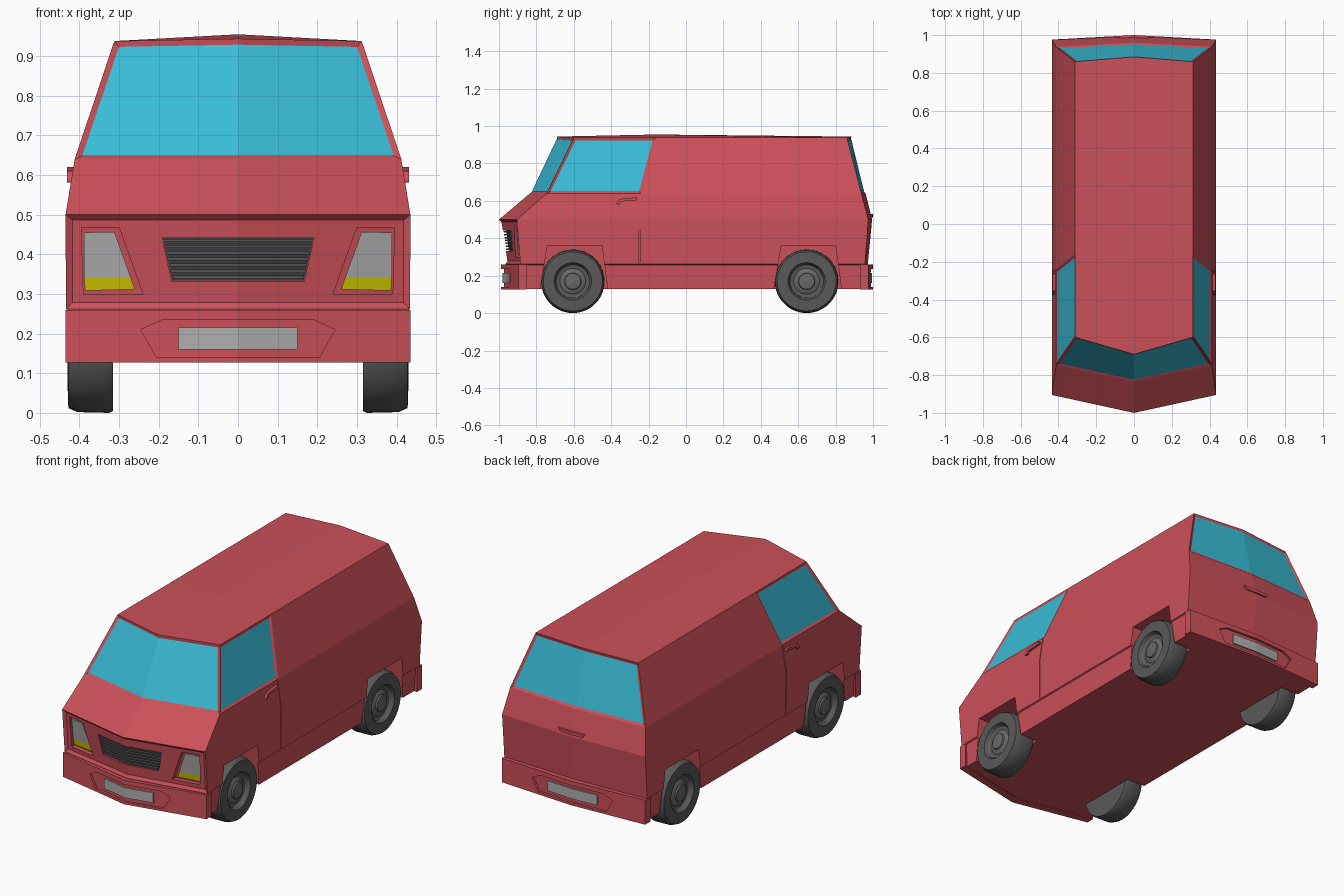
import bpy, bmesh, math
from mathutils import Vector, Matrix

if "Cube" in bpy.data.objects:
    bpy.data.objects.remove(bpy.data.objects["Cube"])


def material(name, r, g, b):
    m = bpy.data.materials.new(name)
    m.diffuse_color = (r, g, b, 1)
    m.use_nodes = True
    m.node_tree.nodes["Principled BSDF"].inputs["Base Color"].default_value = m.diffuse_color
    return m


RED = material("red_paint", 0.60, 0.08, 0.10)
BLUE = material("blue_glass", 0.04, 0.50, 0.67)
YELLOW = material("yellow_lens", 0.60, 0.55, 0.0)
DARK = material("dark_grille", 0.05, 0.05, 0.05)
RUBBER = material("rubber", 0.10, 0.10, 0.10)
STEEL = material("wheel_steel", 0.14, 0.14, 0.14)
SILVER = material("silver", 0.42, 0.42, 0.42)


def finish(bm, name, mat=None):
    bmesh.ops.recalc_face_normals(bm, faces=bm.faces[:])
    me = bpy.data.meshes.new(name)
    bm.to_mesh(me)
    bm.free()
    ob = bpy.data.objects.new(name, me)
    bpy.context.collection.objects.link(ob)
    if mat:
        me.materials.append(mat)
    return ob


def prism(name, pts, place, push, mat=None):
    """Outline (u, v), creased at u = 0, laid on a surface and extruded."""
    bm = bmesh.new()
    bm.faces.new([bm.verts.new((u, 0, v)) for u, v in pts])
    bmesh.ops.bisect_plane(bm, geom=bm.verts[:] + bm.edges[:] + bm.faces[:],
                           plane_co=(0, 0, 0), plane_no=(1, 0, 0))
    for v in bm.verts:
        v.co = place(v.co.x, v.co.z)
    r = bmesh.ops.extrude_face_region(bm, geom=bm.faces[:])
    bmesh.ops.translate(bm, vec=push, verts=[e for e in r["geom"] if isinstance(e, bmesh.types.BMVert)])
    return finish(bm, name, mat)


def cut(ob, cutters):
    for c in cutters:
        c.hide_render = True
        m = ob.modifiers.new("cut", "BOOLEAN")
        m.operation, m.solver, m.object = "DIFFERENCE", "EXACT", c
    dg = bpy.context.evaluated_depsgraph_get()
    me = bpy.data.meshes.new_from_object(ob.evaluated_get(dg))
    ob.modifiers.clear()
    ob.data = me
    for c in cutters:
        bpy.data.objects.remove(c)


def rect(x, z0, z1):
    return [(-x, z0), (x, z0), (x, z1), (-x, z1)]


# Body shell: plan outlines stacked from sill to roof
# z, half width, front centre y, front corner y, door post y, rear corner y, rear centre y
RINGS = [(0.13, 0.42, -0.96, -0.885, -0.27, 0.95, 0.96),
         (0.258, 0.427, -0.965, -0.885, -0.26, 0.957, 0.972),
         (0.262, 0.434, -0.965, -0.885, -0.26, 0.957, 0.972),
         (0.50, 0.435, -1.0, -0.905, -0.24, 0.975, 0.995),
         (0.64, 0.412, -0.835, -0.745, -0.24, 0.938, 0.96),
         (0.938, 0.312, -0.69, -0.60, -0.16, 0.86, 0.885)]
bm = bmesh.new()
rows = []
for i, (z, x, fc, fs, m, rs, rc) in enumerate(RINGS):
    top = 0.006 if i == len(RINGS) - 1 else 0
    plan = [(0, fc), (x, fs), (x, m), (x, rs), (0, rc), (-x, rs), (-x, m), (-x, fs)]
    rows.append([bm.verts.new((px, py, z + (top if px == 0 else 0))) for px, py in plan])
wall = [[bm.faces.new((a[k], a[(k + 1) % 8], b[(k + 1) % 8], b[k])) for k in range(8)]
        for a, b in zip(rows, rows[1:])]
f, t = rows[0], rows[-1]
ridge = bm.verts.new((0, -0.16, 0.955))
for q in ((t[0], t[1], t[2], ridge), (ridge, t[2], t[3], t[4]),
          (t[0], ridge, t[6], t[7]), (ridge, t[4], t[5], t[6])):
    bm.faces.new(q)
for q in ((f[0], f[1], f[2], f[6], f[7]), (f[2], f[3], f[4], f[5], f[6])):
    bm.faces.new(q)
bmesh.ops.recalc_face_normals(bm, faces=bm.faces[:])
bm.normal_update()


# Window pockets with separate glass, and the recessed nose panel
def recess(faces, width, depth):
    bmesh.ops.inset_region(bm, faces=faces, thickness=width, depth=-depth,
                           use_even_offset=True, use_boundary=True)
    bm.normal_update()


def glaze(name, faces):
    recess(faces, 0.014, 0.008)
    n = sum((q.normal for q in faces), Vector()).normalized() * 0.003
    g = bmesh.new()
    for q in faces:
        g.faces.new([g.verts.new(v.co + n) for v in q.verts])
    bmesh.ops.remove_doubles(g, verts=g.verts[:], dist=1e-5)
    me = bpy.data.meshes.new(name)
    g.to_mesh(me)
    g.free()
    me.materials.append(BLUE)
    bpy.context.collection.objects.link(bpy.data.objects.new(name, me))


glaze("windscreen", [wall[4][0], wall[4][7]])
glaze("right_door_window", [wall[4][1]])
glaze("left_door_window", [wall[4][6]])
glaze("rear_window", [wall[4][3], wall[4][4]])
recess([wall[2][0], wall[2][7]], 0.015, 0.012)
body = finish(bm, "body", RED)


# Surfaces that follow the pointed nose and tail
def nose(d):
    return lambda x, z: Vector((x, -0.970 + d + 0.195 * abs(x) - 0.135 * (z - 0.38), z))


def front_bumper_face(d):
    return lambda x, z: Vector((x, -0.988 + d + 0.21 * abs(x), z))


def tail(d):
    return lambda x, z: Vector((x, 1.0 - d - 0.055 * abs(x), z))


def side(x):
    return lambda y, z: Vector((x, y, z))


def back(d):
    return Vector((0, d, 0))


# Cut-outs: wheel arches, door seams, headlights, grille
WHEEL_Y = {"front": -0.605, "rear": 0.645}
ARCH = [(-0.18, 0.10), (-0.135, 0.362), (0.155, 0.362), (0.19, 0.10)]
SEAM = [(0.42, 0.27), (0.429, 0.50), (0.407, 0.635), (0.47, 0.635), (0.47, 0.27)]
LAMP = [(0.395, 0.468), (0.30, 0.468), (0.24, 0.30), (0.39, 0.30)]
cutters = [prism("grille_cut", [(-0.192, 0.443), (0.192, 0.443), (0.167, 0.332), (-0.167, 0.332)],
                 nose(-0.04), back(0.06))]
for s in (1, -1):
    for cy in WHEEL_Y.values():
        cutters.append(prism("arch_cut", [(cy + y, z) for y, z in ARCH], side(s * 0.31), Vector((s * 0.2, 0, 0))))
    cutters.append(prism("seam_cut", [(s * x, z) for x, z in SEAM],
                         lambda x, z: Vector((x, -0.25, z)), back(0.005)))
    cutters.append(prism("lamp_cut", [(s * x, z) for x, z in LAMP], nose(-0.015), back(0.04)))
cut(body, cutters)

# Headlights, door handles
for s, label in ((1, "right"), (-1, "left")):
    lens = [(0.388, 0.455), (0.312, 0.457), (0.271, 0.343), (0.388, 0.343)]
    amber = [(0.388, 0.343), (0.271, 0.343), (0.26, 0.312), (0.386, 0.308)]
    prism(label + "_headlight", [(s * x, z) for x, z in lens], nose(0.014), back(0.03), SILVER)
    prism(label + "_indicator", [(s * x, z) for x, z in amber], nose(0.014), back(0.03), YELLOW)
    handle = [(-0.375, 0.583), (-0.355, 0.61), (-0.265, 0.62), (-0.26, 0.604), (-0.345, 0.597), (-0.355, 0.581)]
    prism(label + "_door_handle", handle, side(s * 0.431), Vector((-s * 0.025, 0, 0)), RED)
prism("rear_door_handle", [(-0.08, 0.53), (0.08, 0.53), (0.065, 0.512), (-0.065, 0.512)], tail(0), back(-0.025), RED)

# Grille with slats
prism("grille_back", [(-0.19, 0.441), (0.19, 0.441), (0.166, 0.334), (-0.166, 0.334)], nose(0.017), back(0.01), DARK)
for i in range(7):
    z = 0.338 + i * 0.0155
    w = 0.166 + 0.024 * i / 6
    prism(f"grille_slat_{i + 1}", rect(w, z, z + 0.008), nose(0.003), back(0.016), RUBBER)

# Bumpers with a recessed plate
HEX = [(-0.245, 0.21), (-0.19, 0.235), (0.19, 0.235), (0.245, 0.21), (0.205, 0.14), (-0.205, 0.14)]
for label, face, d in (("front", front_bumper_face, 1), ("rear", tail, -1)):
    bumper = prism(label + "_bumper", rect(0.435, 0.127, 0.26), face(0), back(d * 0.045), RED)
    cut(bumper, [prism("plate_cut", HEX, face(-0.03), back(d * 0.044))])
    prism(label + "_plate", rect(0.15, 0.16, 0.215), face(0.006), back(d * 0.015), SILVER)


# Wheels: turned tyre and hub
def lathe(name, profile, s, y, mat):
    b = bmesh.new()
    vs = [b.verts.new((x, 0, r)) for r, x in profile]
    es = [b.edges.new(p) for p in zip(vs, vs[1:])]
    bmesh.ops.spin(b, geom=vs + es, cent=(0, 0, 0), axis=(1, 0, 0), angle=math.tau, steps=36)
    bmesh.ops.remove_doubles(b, verts=b.verts[:], dist=1e-5)
    bmesh.ops.transform(b, matrix=Matrix.Translation((0, y, 0.17)) @ Matrix.Diagonal((s, 1, 1, 1)), verts=b.verts[:])
    ob = finish(b, name, mat)
    bpy.ops.object.select_all(action="DESELECT")
    ob.select_set(True)
    bpy.context.view_layer.objects.active = ob
    bpy.ops.object.shade_smooth_by_angle(angle=math.radians(30))


TYRE = [(0, 0.315), (0.165, 0.315), (0.17, 0.325), (0.168, 0.405), (0.158, 0.428), (0.10, 0.43), (0.09, 0.41), (0, 0.395)]
HUB = [(0.09, 0.405), (0.088, 0.412), (0.075, 0.402), (0.062, 0.412), (0.045, 0.416), (0.042, 0.424), (0.02, 0.428), (0, 0.428)]
for s, label in ((1, "right"), (-1, "left")):
    for end, y in WHEEL_Y.items():
        lathe(f"{end}_{label}_tyre", TYRE, s, y, RUBBER)
        lathe(f"{end}_{label}_hub", HUB, s, y, STEEL)
